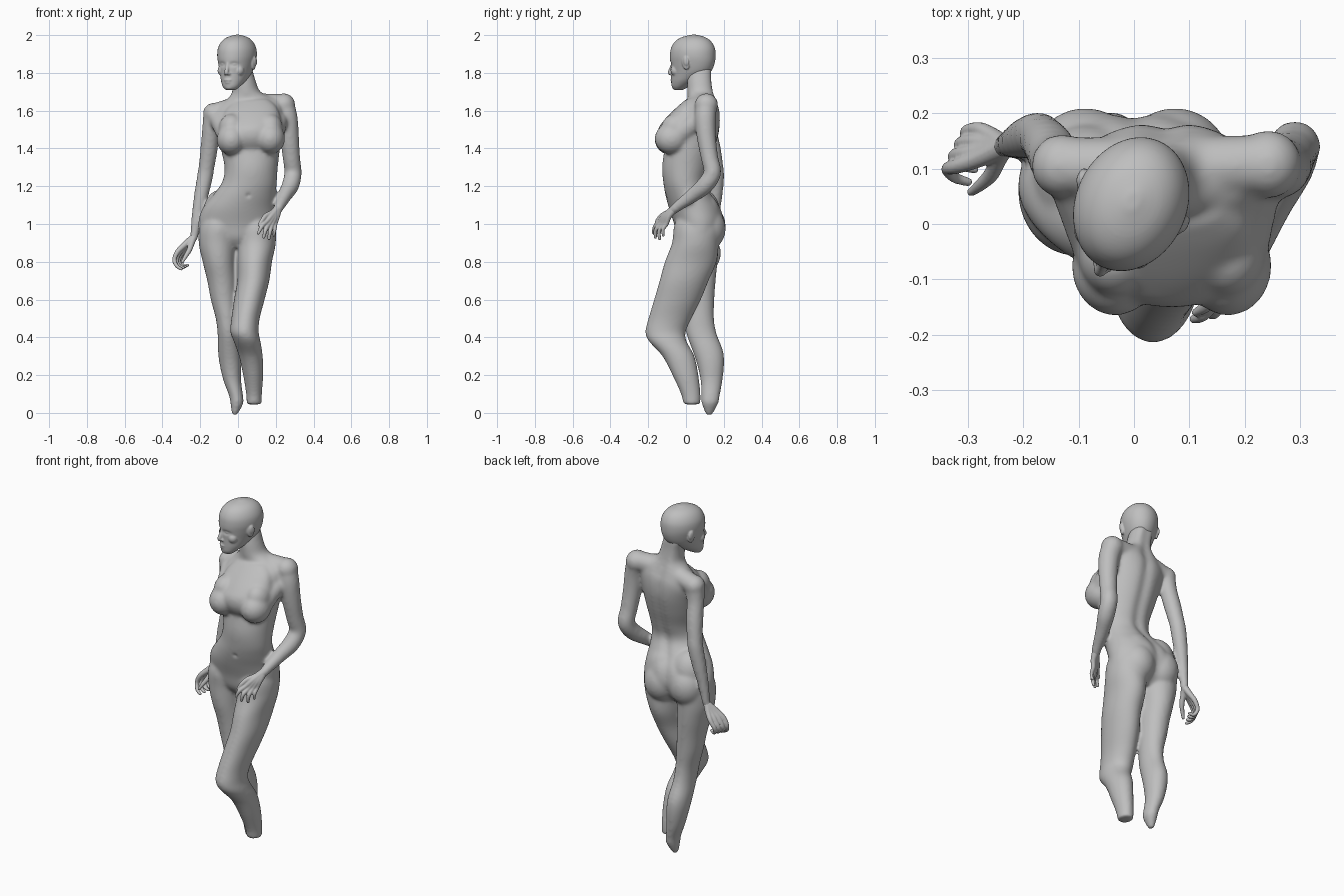
import bpy, bmesh, math
from mathutils import Vector, Matrix

if "Cube" in bpy.data.objects:
    bpy.data.objects.remove(bpy.data.objects["Cube"], do_unlink=True)

grey = bpy.data.materials.new("matte grey")
grey.use_nodes = True
colour = (0.52, 0.52, 0.52, 1)
grey.diffuse_color = colour
grey.node_tree.nodes["Principled BSDF"].inputs["Base Color"].default_value = colour


def spline(rows, steps):
    """Catmull-Rom interpolation through rows of equal length."""
    out = []
    for i in range(len(rows) - 1):
        a, b, c, d = (rows[max(0, min(len(rows) - 1, i + k))] for k in (-1, 0, 1, 2))
        for s in range(steps):
            t = s / steps
            out.append([0.5 * (2 * q + (r - p) * t + (2 * p - 5 * q + 4 * r - w) * t * t
                               + (3 * q - p - 3 * r + w) * t ** 3)
                        for p, q, r, w in zip(a, b, c, d)])
    return out + [list(rows[-1])]


def bridge(bm, rings):
    """Skin closed rings and cap both ends."""
    rings = [[bm.verts.new(p) for p in ring] for ring in rings]
    n = len(rings[0])
    for a, b in zip(rings, rings[1:]):
        for i in range(n):
            bm.faces.new((a[i], a[(i + 1) % n], b[(i + 1) % n], b[i]))
    bm.faces.new(rings[0][::-1])
    bm.faces.new(rings[-1])


def loft(bm, rows, n=40, groove=0.0):
    """Level elliptical sections: x, y, z, x radius, y radius, sideways tilt."""
    rings = []
    for x, y, z, rx, ry, *tilt in spline(rows, 6):
        ring = []
        for i in range(n):
            a = 2 * math.pi * i / n
            dx, dy = rx * math.cos(a), ry * math.sin(a)
            if dy > 0:
                dy -= groove * math.exp(-(dx / 0.028) ** 2)
            ring.append((x + dx, y + dy, z + (tilt[0] if tilt else 0) * dx))
        rings.append(ring)
    bridge(bm, rings)


def tube(bm, rows, n=20):
    """Round tube along a path: x, y, z, radius."""
    rows = spline(rows, 5)
    pts = [Vector(r[:3]) for r in rows]
    rings = []
    for i, p in enumerate(pts):
        t = (pts[min(i + 1, len(pts) - 1)] - pts[max(i - 1, 0)]).normalized()
        u = t.cross(Vector((0.3, 1, 0.2))).normalized()
        v = t.cross(u)
        rings.append([p + rows[i][3] * (u * math.cos(a) + v * math.sin(a))
                      for a in (2 * math.pi * k / n for k in range(n))])
    bridge(bm, rings)


def ball(bm, centre, radii, turn=0.0):
    m = (Matrix.Translation(centre) @ Matrix.Rotation(turn, 4, 'X')
         @ Matrix.Diagonal((*radii, 1)))
    bmesh.ops.create_uvsphere(bm, u_segments=32, v_segments=20, radius=1, matrix=m)


def finish(bm, name, voxel, smooth):
    """Fuse overlapping forms into one skin."""
    bmesh.ops.recalc_face_normals(bm, faces=bm.faces)
    mesh = bpy.data.meshes.new(name)
    bm.to_mesh(mesh)
    bm.free()
    mesh.materials.append(grey)
    ob = bpy.data.objects.new(name, mesh)
    bpy.context.collection.objects.link(ob)
    bpy.ops.object.select_all(action='DESELECT')
    ob.select_set(True)
    bpy.context.view_layer.objects.active = ob
    fuse = ob.modifiers.new("fuse", 'REMESH')
    fuse.mode = 'VOXEL'
    fuse.voxel_size = voxel
    relax = ob.modifiers.new("relax", 'SMOOTH')
    relax.factor = 0.5
    relax.iterations = smooth
    for m in ("fuse", "relax"):
        bpy.ops.object.modifier_apply(modifier=m)
    bpy.ops.object.shade_smooth_by_angle(angle=math.radians(60))
    return ob


# Body: torso and neck
bm = bmesh.new()
loft(bm, [
    (-.008, .06, .875, .05, .07, 0), (0, .065, .925, .185, .11, 0),
    (-.003, .07, 1.0, .207, .133, 0),
    (.006, .05, 1.08, .195, .139, 0), (.033, .017, 1.15, .168, .125, 0),
    (.06, -.006, 1.22, .145, .114, 0), (.07, 0, 1.30, .141, .126, .03),
    (.067, .022, 1.40, .156, .136, .06), (.062, .04, 1.50, .172, .142, .1),
    (.055, .066, 1.58, .182, .118, .13), (.055, .085, 1.635, .165, .084, .13),
    (.05, .085, 1.665, .115, .076, .1), (.042, .08, 1.70, .074, .073, .05),
    (.03, .076, 1.76, .063, .07, 0), (.015, .078, 1.82, .06, .066, 0),
    (.008, .075, 1.86, .05, .055, 0)], 56, groove=.014)
# Shoulder yoke with rounded ends
tube(bm, [(-.13, .105, 1.585, .052), (.05, .1, 1.628, .058), (.242, .108, 1.635, .054)])
ball(bm, (-.13, .105, 1.585), (.056, .058, .056))
ball(bm, (.243, .108, 1.632), (.06, .062, .06))
# Chest: breastbone mass sloping to the collar, bust, and slopes to the armpits
loft(bm, [(.065, .03, 1.655, .09, .035, .1), (.066, .008, 1.61, .135, .064, .1),
          (.067, -.01, 1.55, .158, .105, .1), (.068, -.022, 1.50, .166, .126, .05),
          (.068, -.02, 1.44, .155, .124, .02), (.068, .01, 1.37, .12, .108, 0)], 56)
for x, z, armpit in ((-.034, 1.447, -.11), (.17, 1.452, .222)):
    ball(bm, (x, -.076, z), (.079, .09, .083))
    ball(bm, (x, -.05, 1.505), (.068, .082, .078), -.5)
    tube(bm, [(armpit, .085, 1.565, .048), ((armpit + x) / 2, .01, 1.51, .058),
              (x, -.06, 1.455, .07)])
# Seat and upper hips
for x, z in ((-.088, .99), (.074, .975)):
    ball(bm, (x, .11, z), (.1, .1, .115))
    ball(bm, (x * .95, .082, z + .075), (.1, .098, .12))
# Legs, ending at cut ankles
loft(bm, [
    (-.085, .055, 1.1, .05, .06), (-.10, .06, 1.0, .10, .115), (-.108, .06, .9, .1, .113),
    (-.101, .06, .8, .086, .107),
    (-.086, .065, .7, .077, .092), (-.075, .068, .6, .069, .082), (-.06, .07, .5, .058, .078),
    (-.053, .082, .42, .055, .08), (-.046, .115, .33, .06, .081),
    (-.04, .13, .26, .058, .072), (-.03, .135, .17, .047, .058),
    (-.01, .13, .09, .037, .049), (-.006, .127, .05, .034, .044),
    (-.018, .122, -.012, .014, .016)])
loft(bm, [
    (.085, .055, 1.1, .05, .06), (.095, .06, 1.0, .10, .12), (.098, .05, .9, .102, .124),
    (.088, .025, .8, .092, .137),
    (.081, -.01, .7, .085, .13), (.06, -.045, .6, .081, .124), (.04, -.085, .5, .075, .114),
    (.034, -.108, .43, .075, .107), (.048, -.097, .38, .071, .1),
    (.068, -.04, .3, .063, .085), (.08, -.003, .2, .053, .069),
    (.085, .025, .1, .042, .052), (.085, .031, .045, .04, .045)])
# Arms, reaching into the palms
tube(bm, [(.242, .108, 1.63, .057), (.26, .102, 1.56, .056), (.272, .108, 1.46, .051),
          (.283, .125, 1.35, .046), (.291, .14, 1.27, .046), (.278, .1, 1.205, .046),
          (.25, .04, 1.155, .039), (.222, -.035, 1.1, .029), (.212, -.06, 1.08, .026),
          (.195, -.092, 1.052, .018)], 28)
tube(bm, [(-.13, .105, 1.585, .054), (-.143, .115, 1.5, .047), (-.153, .138, 1.4, .046),
          (-.167, .156, 1.3, .042), (-.175, .16, 1.25, .042), (-.195, .155, 1.15, .038),
          (-.215, .148, 1.05, .03), (-.23, .143, .95, .023), (-.236, .14, .925, .022),
          (-.258, .138, .895, .016)], 28)
body = finish(bm, "body", .0082, 14)
# Navel
navel = Vector((.055, -.112, 1.15))
for v in body.data.vertices:
    d = (v.co - navel).length
    if d < .04:
        v.co.y += .008 * math.exp(-(d / .012) ** 2)

# Hands: every finger runs from the wrist through the palm
left_wrist, right_wrist = (.212, -.06, 1.082, .022), (-.235, .14, .93, .02)
left_fingers = [
    [(.178, -.112, 1.045, .015), (.15, -.138, 1.012, .013), (.125, -.165, .985, .011), (.108, -.172, .952, .008)],
    [(.186, -.106, 1.04, .016), (.163, -.13, 1.0, .013), (.146, -.16, .968, .011), (.136, -.162, .93, .008)],
    [(.197, -.098, 1.04, .016), (.18, -.118, .998, .013), (.17, -.142, .962, .011), (.164, -.14, .922, .008)],
    [(.207, -.09, 1.04, .015), (.197, -.104, 1.0, .012), (.194, -.122, .972, .01), (.19, -.12, .94, .007)],
    [(.182, -.095, 1.06, .016), (.15, -.125, 1.045, .014), (.128, -.15, 1.02, .011), (.112, -.16, .995, .008)]]
right_fingers = [[(-.268 + .4 * s, .138 + .6 * s, .89, .016), (-.3 + .6 * s, .138 + s, .852, .0135),
                  (-.32 + .5 * s, .133 + s, .81, .0115), (-.307 + .5 * s, .118 + s, .778, .01),
                  (-.283 + .5 * s, .11 + s, .772 + s * .3, .008)] for s in (-.034, -.011, .011, .033)]
right_fingers.append([(-.245, .118, .9, .016), (-.258, .09, .862, .014),
                      (-.278, .07, .828, .011), (-.294, .058, .8, .008)])
for name, wrist, fingers in (("left_hand", left_wrist, left_fingers),
                             ("right_hand", right_wrist, right_fingers)):
    bm = bmesh.new()
    for path in fingers:
        tube(bm, [wrist] + path, 14)
        ball(bm, path[-1][:3], [path[-1][3]] * 3)
    finish(bm, name, .0035, 3)

# Head, modelled facing forward and then turned
bm = bmesh.new()
loft(bm, [
    (0, -.08, 1.71, .028, .022), (0, -.07, 1.727, .045, .045), (0, -.046, 1.755, .062, .072),
    (0, -.026, 1.78, .072, .093), (0, -.008, 1.81, .082, .112), (0, 0, 1.85, .093, .122),
    (0, .002, 1.89, .1, .125), (0, .003, 1.93, .097, .12), (0, .004, 1.965, .08, .1),
    (0, .006, 1.988, .053, .066), (0, .008, 2.002, .012, .016)], 56)
# Nose, lips and chin
tube(bm, [(0, -.112, 1.862, .009), (0, -.121, 1.83, .010), (0, -.13, 1.804, .012),
          (0, -.124, 1.792, .011)], 16)
ball(bm, (0, -.113, 1.762), (.023, .012, .007))
ball(bm, (0, -.110, 1.749), (.02, .012, .007))
ball(bm, (0, -.096, 1.724), (.026, .019, .014))
for side in (-1, 1):
    ball(bm, (side * .011, -.118, 1.795), (.009, .011, .008))      # nostrils
    ball(bm, (side * .045, -.075, 1.812), (.03, .028, .03))        # cheeks
    ball(bm, (side * .094, .004, 1.852), (.010, .021, .037), .2)   # ears
    ball(bm, (side * .103, .010, 1.862), (.007, .016, .025), .2)   # ear rims
head = finish(bm, "head", .004, 5)
# Eye sockets with lids
for v in head.data.vertices:
    if v.co.y < -.03:
        d = math.hypot((abs(v.co.x) - .036) / .022, (v.co.z - 1.845) / .012)
        v.co.y += .009 * math.exp(-d * d) - .005 * math.exp(-(d * 2) ** 2)
head.data.transform(Matrix.Translation((-.006, .034, 0)) @ Matrix.Rotation(math.radians(-25), 4, 'Z'))
